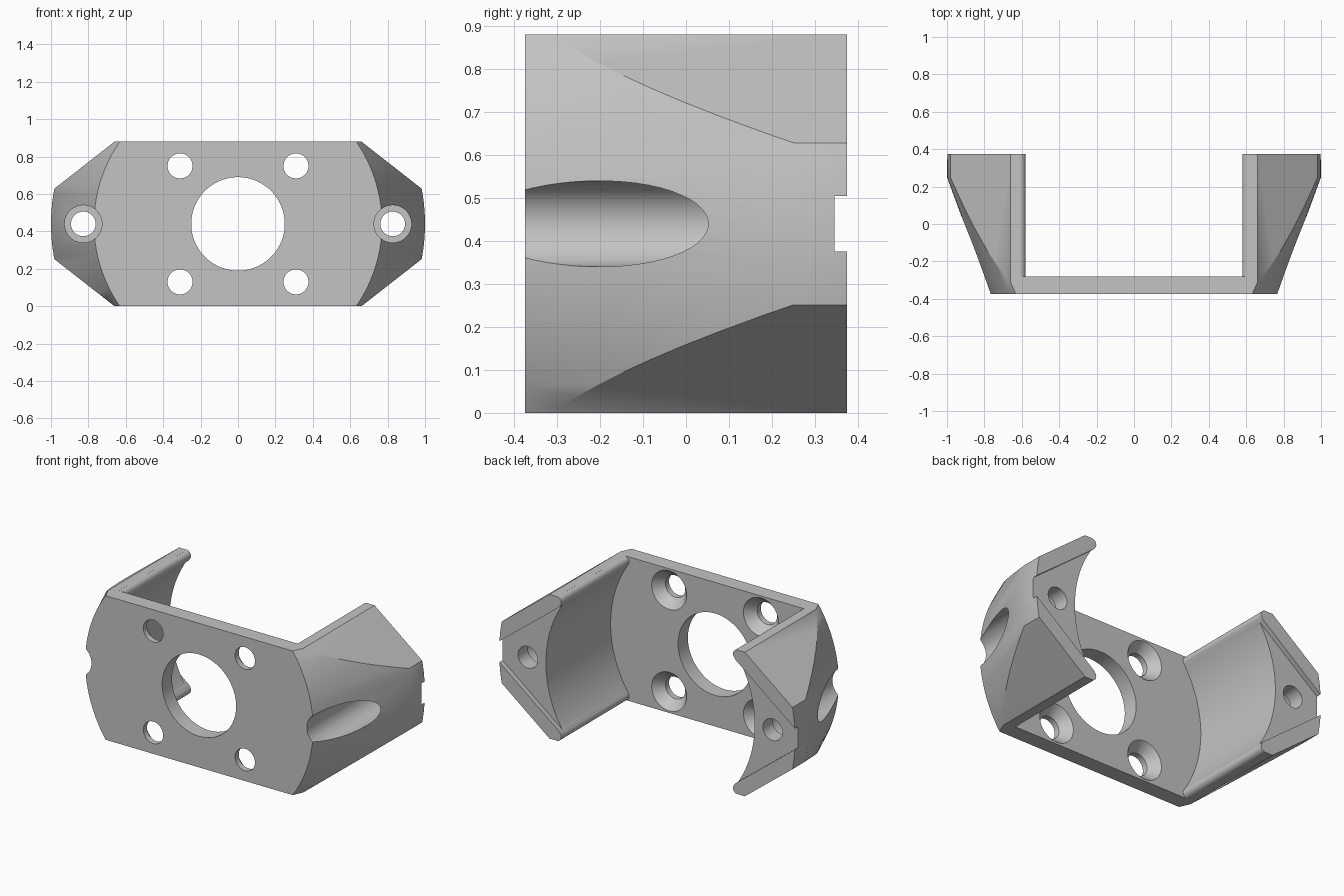
import bpy
import bmesh
import math

old = bpy.data.objects.get("Cube")
if old:
    bpy.data.objects.remove(old, do_unlink=True)

MID = 0.44           # height of the main axis
FRONT, BACK = -0.375, 0.375

grey = bpy.data.materials.new("plain_grey")
grey.use_nodes = True
grey.diffuse_color = (0.55, 0.55, 0.55, 1)
grey.node_tree.nodes["Principled BSDF"].inputs["Base Color"].default_value = (0.55, 0.55, 0.55, 1)


def loft(name, rings):
    """Closed solid through matching rings of points."""
    bm = bmesh.new()
    loops = [[bm.verts.new(p) for p in ring] for ring in rings]
    n = len(loops[0])
    for a, b in zip(loops, loops[1:]):
        for i in range(n):
            j = (i + 1) % n
            bm.faces.new((a[i], a[j], b[j], b[i]))
    bm.faces.new(loops[0][::-1])
    bm.faces.new(loops[-1])
    bmesh.ops.recalc_face_normals(bm, faces=bm.faces)
    mesh = bpy.data.meshes.new(name)
    bm.to_mesh(mesh)
    bm.free()
    mesh.materials.append(grey)
    obj = bpy.data.objects.new(name, mesh)
    bpy.context.collection.objects.link(obj)
    return obj


def turned(name, profile, x=0, z=MID, sides=48):
    """Solid of revolution about the y direction; profile holds (radius, y)."""
    angles = [math.tau * (i + 0.5) / sides for i in range(sides)]
    return loft(name, [[(x + r * math.cos(a), y, z + r * math.sin(a)) for a in angles]
                       for r, y in profile])


def prism(name, outline, y0, y1):
    """Outline of (x, z) points extruded along y."""
    return loft(name, [[(x, y, z) for x, z in outline] for y in (y0, y1)])


def hexagon(flat_x, tip_x):
    """Hexagon with points at left and right."""
    return [(-flat_x, 0), (flat_x, 0), (tip_x, MID),
            (flat_x, 2 * MID), (-flat_x, 2 * MID), (-tip_x, MID)]


def hollow_outline(radius, lip):
    """Round bore that flares over rounded lips at the top and bottom edges."""
    lip_z = MID - lip
    tilt = math.asin(lip_z / (radius + lip))
    lip_x = (radius + lip) * math.cos(tilt)
    quarter = [(radius * math.cos(tilt * i / 24), radius * math.sin(tilt * i / 24))
               for i in range(24)]
    sweep = math.pi / 2 + tilt
    for i in range(9):
        a = math.pi + tilt - sweep * 0.95 * i / 8
        quarter.append((lip_x + lip * math.cos(a), lip_z + lip * math.sin(a)))
    quarter.append((lip_x, 2 * MID))
    right = [(x, -z) for x, z in quarter[:0:-1]] + quarter
    left = [(-x, z) for x, z in reversed(right)]
    return [(x, MID + z) for x, z in right + left]


def combine(target, tool, operation):
    tool.hide_render = True
    mod = target.modifiers.new("cut", 'BOOLEAN')
    mod.operation = operation
    mod.solver = 'EXACT'
    mod.object = tool
    bpy.context.view_layer.objects.active = target
    bpy.ops.object.modifier_apply(modifier=mod.name)
    bpy.data.objects.remove(tool, do_unlink=True)


# Flared round body trimmed to flat top, bottom and slanted corners
bracket = turned("mounting_bracket", [(0.77, FRONT), (1.0, 0.25), (1.0, BACK)], sides=128)
combine(bracket, prism("trim", hexagon(0.66, 1.223), -1, 1), 'INTERSECT')

# Round hollow behind the front plate, and shallow recess in the back faces
combine(bracket, prism("hollow", hollow_outline(0.705, 0.03), -0.28, 1), 'DIFFERENCE')
combine(bracket, prism("back_recess", hexagon(0.516, 1.08), 0.345, 1), 'DIFFERENCE')

# Large centre opening
combine(bracket, turned("centre_hole", [(0.25, -1), (0.25, 0)], sides=64), 'DIFFERENCE')

for side in (-1, 1):
    # Stepped bolt hole in each side wall
    combine(bracket, turned("bolt_hole", [(0.1, -1), (0.1, 0.25), (0.066, 0.25), (0.066, 1)],
                            x=side * 0.827), 'DIFFERENCE')
    # Screw holes in the plate, countersunk from behind
    for dz in (-0.31, 0.31):
        combine(bracket, turned("screw_hole", [(0.067, -1), (0.067, -0.34), (0.118, -0.28), (0.118, -0.2)],
                                x=side * 0.31, z=MID + dz), 'DIFFERENCE')

bpy.ops.object.select_all(action='DESELECT')
bracket.select_set(True)
bpy.context.view_layer.objects.active = bracket
bpy.ops.object.shade_smooth_by_angle(angle=math.radians(30))
